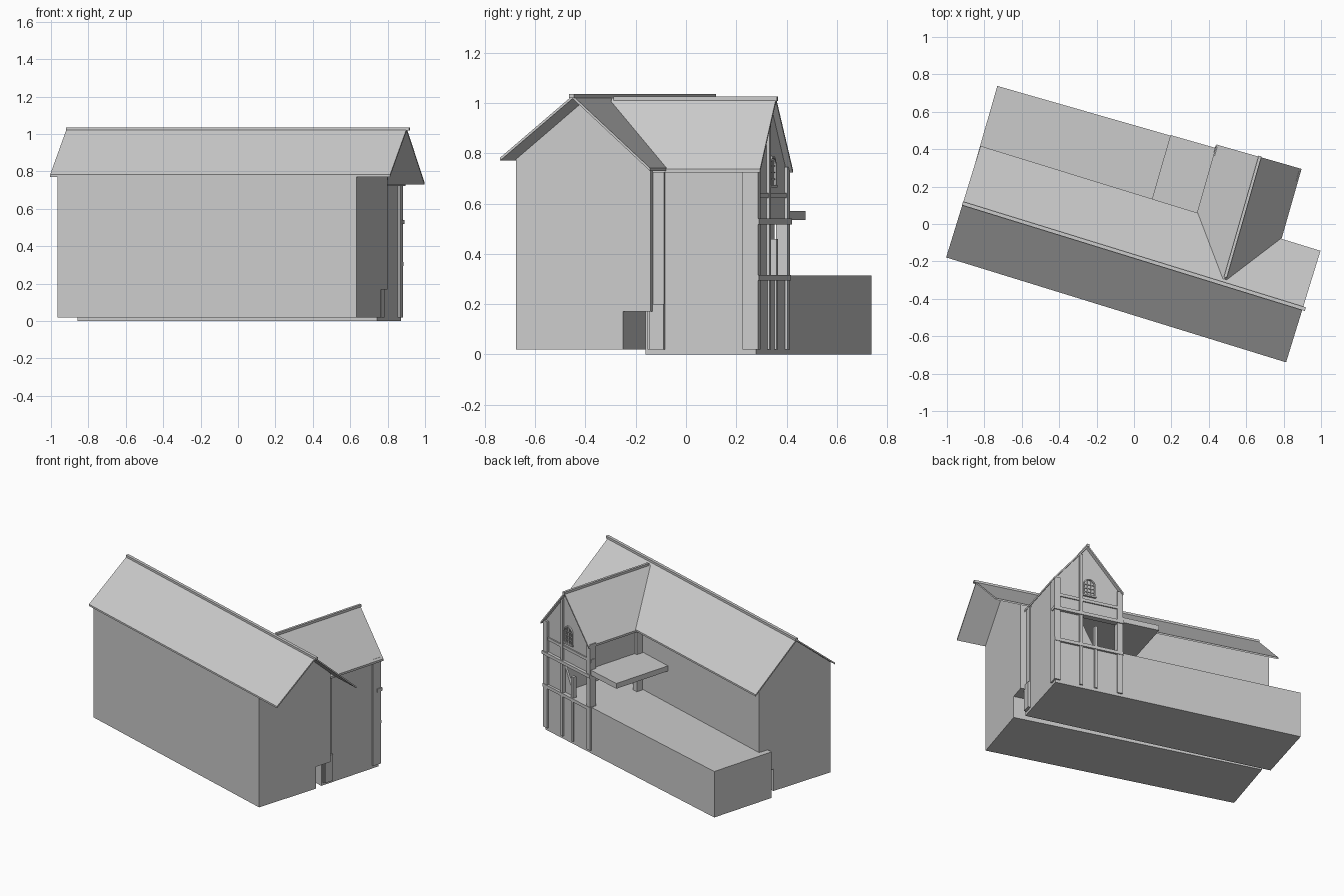
import bpy, bmesh, math

cube = bpy.data.objects.get("Cube")
if cube:
    bpy.data.objects.remove(cube, do_unlink=True)

grey = bpy.data.materials.new("plain_grey")
grey.use_nodes = True
COLOUR = (0.6, 0.6, 0.6, 1)
grey.diffuse_color = COLOUR
grey.node_tree.nodes["Principled BSDF"].inputs["Base Color"].default_value = COLOUR

MAIN = math.radians(-17.15)   # heading of the long house
WING = math.radians(-16.0)    # heading of the wing and terrace


def prism(name, profile, start, end, axis, heading):
    """Extrude a (side, height) profile along local x or y, turned to a heading."""
    bm = bmesh.new()
    rings = []
    for d in (start, end):
        rings.append([bm.verts.new((d, s, z) if axis == "x" else (s, d, z))
                      for s, z in profile])
    bm.faces.new(rings[0])
    bm.faces.new(rings[1][::-1])
    n = len(profile)
    for i in range(n):
        j = (i + 1) % n
        bm.faces.new((rings[0][j], rings[0][i], rings[1][i], rings[1][j]))
    bmesh.ops.recalc_face_normals(bm, faces=bm.faces)
    mesh = bpy.data.meshes.new(name)
    bm.to_mesh(mesh)
    bm.free()
    mesh.materials.append(grey)
    obj = bpy.data.objects.new(name, mesh)
    obj.rotation_euler.z = heading
    bpy.context.collection.objects.link(obj)
    return obj


def box(name, x, y, z, heading=WING):
    corners = [(x[0], z[0]), (x[1], z[0]), (x[1], z[1]), (x[0], z[1])]
    return prism(name, corners, y[0], y[1], "y", heading)


def chevron(points, thick):
    return points + [(s, z - thick) for s, z in reversed(points)]


# Long house: walls with a recessed foot at the back, roof and ridge
prism("main_walls",
      [(-0.46, 0.02), (-0.013, 0.02), (-0.013, 0.17), (0.1, 0.17),
       (0.1, 0.78), (-0.165, 1.018), (-0.46, 0.776)],
      -0.868, 0.805, "x", MAIN)
prism("main_roof", chevron([(-0.467, 0.783), (-0.165, 1.03), (0.157, 0.742)], 0.012),
      -0.907, 0.995, "x", MAIN)
box("main_ridge", (-0.909, 1.01), (-0.175, -0.155), (1.02, 1.036), MAIN)

# Low terrace block running behind the house
box("terrace_block", (-0.906, 0.76), (0.05, 0.508), (0, 0.315))

# Wing: closed side, upper storey with gable, roof and ridge
box("wing_side_room", (0.59, 0.76), (0.05, 0.505), (0.3, 0.54))
prism("wing_upper_storey",
      [(0.325, 0.53), (0.76, 0.53), (0.76, 0.748), (0.548, 1.006), (0.325, 0.746)],
      0.05, 0.505, "y", WING)
prism("wing_roof", chevron([(0.307, 0.737), (0.548, 1.02), (0.78, 0.737)], 0.014),
      -0.15, 0.53, "y", WING)
box("wing_ridge", (0.54, 0.556), (-0.14, 0.535), (1.008, 1.026))

# Balcony slab on the open side
box("balcony_slab", (0.056, 0.33), (0.09, 0.511), (0.534, 0.57))

# Corner posts of the wing
box("open_front_post", (0.305, 0.345), (0.1, 0.145), (0.3, 0.745))
box("open_back_post", (0.307, 0.342), (0.47, 0.518), (0.02, 0.745))
box("closed_back_post", (0.73, 0.77), (0.455, 0.518), (0.02, 0.75))
box("closed_front_post", (0.72, 0.768), (0.06, 0.13), (0.02, 0.75))
box("closed_front_post_base", (0.7, 0.778), (0.07, 0.13), (0.02, 0.2))

# Timber framing on the gable end
for name, centre, top in (("tall_post", 0.588, 0.955), ("short_post", 0.487, 0.46)):
    box(name, (centre - 0.01, centre + 0.01), (0.49, 0.518), (0.02, top))
for name, side, back, low, high in (("lower_beam", 0.77, 0.522, 0.295, 0.317),
                                    ("middle_beam", 0.775, 0.525, 0.518, 0.54),
                                    ("upper_beam", 0.76, 0.513, 0.622, 0.642)):
    box(name, (0.303, side), (0.485, back), (low, high))
prism("bay_panel", [(0.585, 0.315), (0.585, 0.5), (0.49, 0.315)],
      0.48, 0.495, "y", WING)

# Arched gable window: frame, sill and glazing bars
CENTRE, SPRING, SILL = 0.53, 0.75, 0.67


def arch(radius):
    pts = [(CENTRE + radius, SILL)]
    for i in range(13):
        a = math.pi * i / 12
        pts.append((CENTRE + radius * math.cos(a), SPRING + radius * math.sin(a)))
    return pts + [(CENTRE - radius, SILL)]


prism("window_frame", arch(0.04) + arch(0.032)[::-1], 0.5, 0.515, "y", WING)
box("window_sill", (CENTRE - 0.044, CENTRE + 0.044), (0.5, 0.518), (0.664, 0.674))
for offset in (-0.012, 0.012):
    box("window_upright", (CENTRE + offset - 0.002, CENTRE + offset + 0.002),
        (0.5, 0.512), (SILL, 0.778))
for height in (0.697, 0.723, SPRING):
    box("window_crossbar", (CENTRE - 0.034, CENTRE + 0.034),
        (0.5, 0.512), (height - 0.002, height + 0.002))
